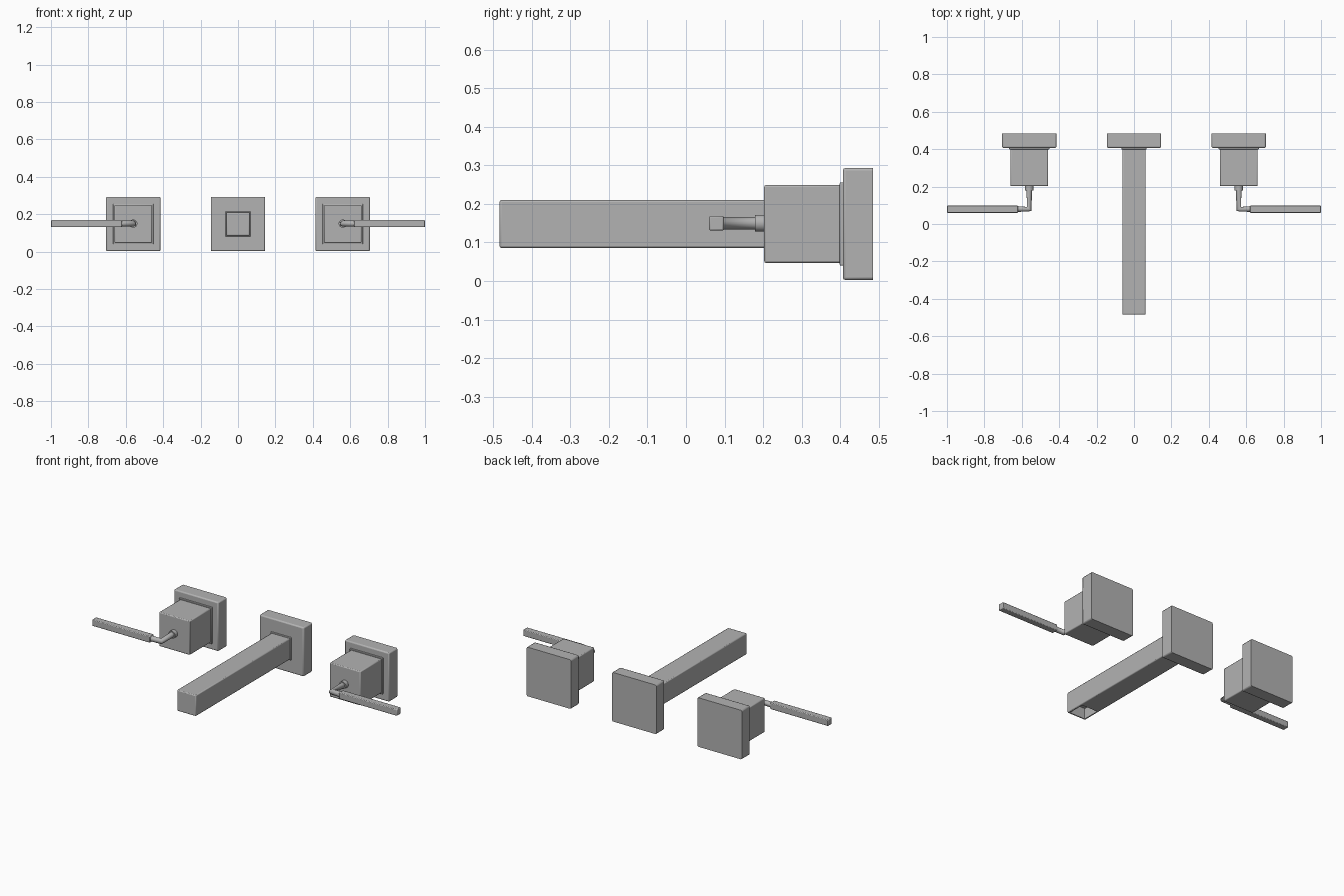
import bpy, math
from mathutils import Vector

cube = bpy.data.objects.get("Cube")
if cube:
    bpy.data.objects.remove(cube, do_unlink=True)

metal = bpy.data.materials.new("brushed grey metal")
metal.use_nodes = True
GREY = (0.45, 0.45, 0.45, 1)
metal.diffuse_color = GREY
metal.node_tree.nodes["Principled BSDF"].inputs["Base Color"].default_value = GREY

MID = 0.148  # height of the shared centre line


def finish(ob, name):
    ob.name = name
    ob.data.materials.clear()
    ob.data.materials.append(metal)
    return ob


def box(name, low, high, bevel=0.005):
    """Box between two corners with softened edges."""
    low, high = Vector(low), Vector(high)
    bpy.ops.mesh.primitive_cube_add(size=1, location=(low + high) / 2)
    ob = bpy.context.object
    ob.scale = high - low
    bpy.ops.object.transform_apply(location=False, rotation=False, scale=True)
    if bevel:
        mod = ob.modifiers.new("soft edges", 'BEVEL')
        mod.width = bevel
        mod.segments = 2
        bpy.ops.object.shade_smooth_by_angle(angle=math.radians(30))
    return finish(ob, name)


def block(name, x, half, y0, y1, bevel=0.005):
    """Square block about the centre line, running from y0 to y1."""
    return box(name, (x - half, y0, MID - half), (x + half, y1, MID + half), bevel)


def wall_plate(name, x):
    """Square plate, softened everywhere but on its flat back."""
    ob = block(name, x, 0.1455, 0.407, 0.485, 0)
    weights = ob.data.attributes.new("bevel_weight_edge", 'FLOAT', 'EDGE')
    for edge in ob.data.edges:
        ends = [ob.data.vertices[i].co.y for i in edge.vertices]
        weights.data[edge.index].value = 0.0 if min(ends) > 0 else 1.0
    mod = ob.modifiers.new("soft edges", 'BEVEL')
    mod.limit_method = 'WEIGHT'
    mod.width = 0.007
    mod.segments = 2
    bpy.ops.object.shade_smooth_by_angle(angle=math.radians(30))
    return ob


# Spout with an outlet recess under its tip
wall_plate("spout_plate", 0)
block("spout_collar", 0, 0.067, 0.399, 0.41, 0.003)
spout = block("spout", 0, 0.062, -0.484, 0.408)
cutter = box("outlet_cutter", (-0.052, -0.474, 0.05), (0.052, -0.37, 0.15), 0)
cutter.hide_render = True
cutter.hide_set(True)
cut = spout.modifiers.new("outlet", 'BOOLEAN')
cut.object = cutter
cut.solver = 'EXACT'

# A mirrored pair of lever handles
for side, s in (("left", 1), ("right", -1)):
    x = 0.56 * s
    wall_plate(side + "_handle_plate", x)
    block(side + "_handle_collar", x, 0.108, 0.399, 0.41, 0.003)
    block(side + "_handle_block", x, 0.101, 0.203, 0.404)

    # Round collar where the stem leaves the block
    bpy.ops.mesh.primitive_cylinder_add(vertices=32, radius=0.022, depth=0.03,
                                        location=(x, 0.194, 0.15),
                                        rotation=(math.pi / 2, 0, 0))
    bpy.ops.object.shade_smooth_by_angle(angle=math.radians(30))
    finish(bpy.context.object, side + "_stem_collar")

    # Round stem turning a mitred corner into the lever
    curve = bpy.data.curves.new(side + "_stem", 'CURVE')
    curve.dimensions = '3D'
    curve.bevel_depth = 0.016
    curve.bevel_resolution = 6
    curve.use_fill_caps = True
    path = curve.splines.new('POLY')
    path.points.add(2)
    for point, (px, py) in zip(path.points, ((x, 0.2), (x, 0.08), (0.63 * s, 0.08))):
        point.co = (px, py, 0.15, 1)
    stem = bpy.data.objects.new(side + "_stem", curve)
    bpy.context.collection.objects.link(stem)
    finish(stem, side + "_stem")

    # Square lever bar
    inner, outer = sorted((0.62 * s, 1.0 * s))
    box(side + "_lever", (inner, 0.06, 0.131), (outer, 0.098, 0.169), 0.004)
